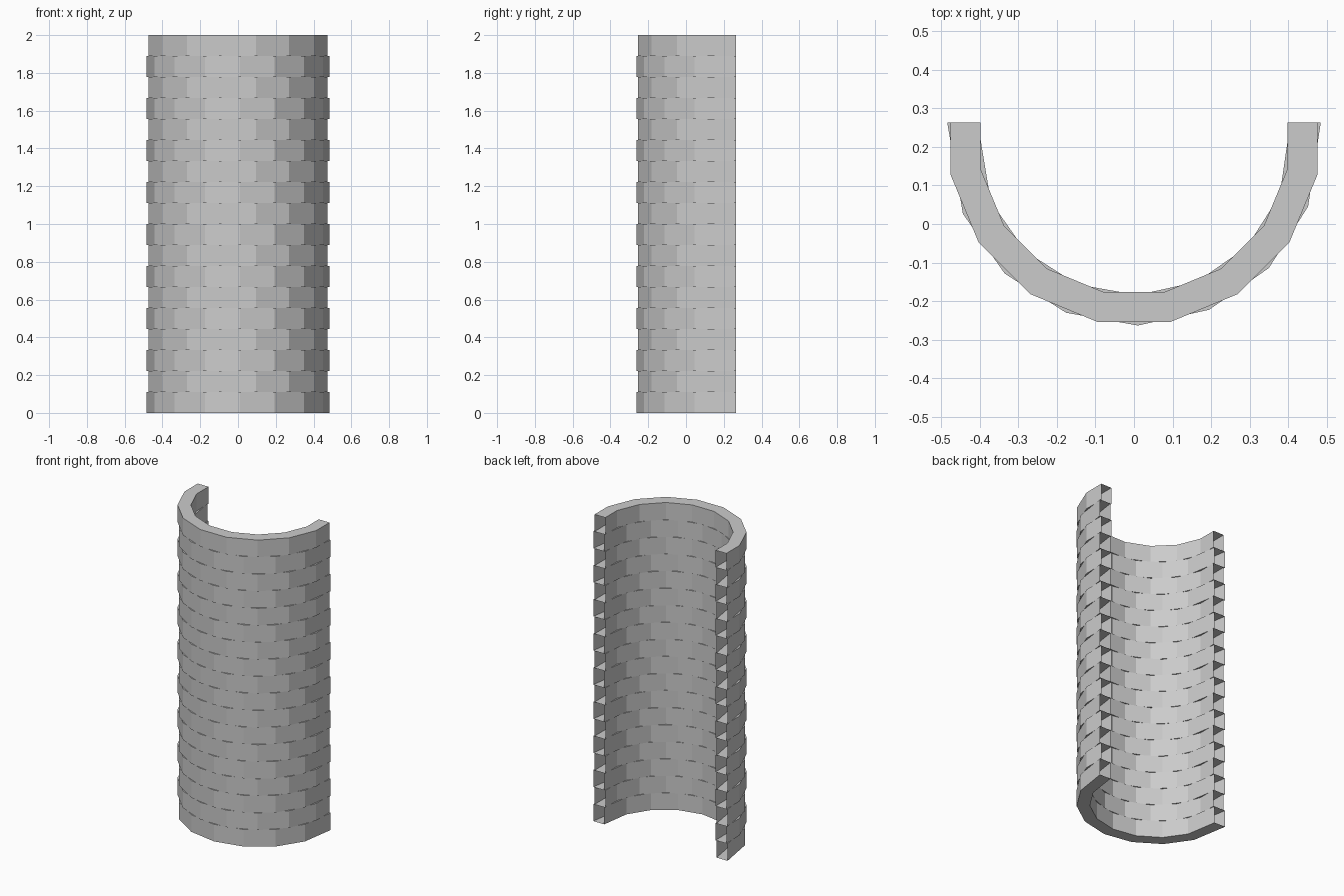
import bpy, bmesh
from math import sin, cos, radians

if "Cube" in bpy.data.objects:
    bpy.data.objects.remove(bpy.data.objects["Cube"])

R_OUT, R_IN = 0.484, 0.405      # 16-sided ring radii
CY, END_Y = 0.221, 0.2635       # ring centre and flat cut line
COURSES = 18
H = 2.0 / COURSES


def course(name, start, count, z):
    """One hollow, open-ended course, repeated upward on every second row."""
    bm = bmesh.new()
    rings = []
    for i in range(count):
        a = radians(start + 22.5 * i)
        ring = []
        for r, h in ((R_OUT, 0), (R_IN, 0), (R_IN, H), (R_OUT, H)):
            # both ends are flattened onto the cut line
            y = END_Y if i in (0, count - 1) else CY + r * sin(a)
            ring.append(bm.verts.new((r * cos(a), y, z + h)))
        rings.append(ring)
    for p, q in zip(rings, rings[1:]):
        for k in range(4):
            n = (k + 1) % 4
            bm.faces.new((p[k], q[k], q[n], p[n]))
    bmesh.ops.recalc_face_normals(bm, faces=bm.faces)
    me = bpy.data.meshes.new(name)
    bm.to_mesh(me)
    bm.free()
    ob = bpy.data.objects.new(name, me)
    bpy.context.collection.objects.link(ob)
    arr = ob.modifiers.new("rows", 'ARRAY')
    arr.count = COURSES // 2
    arr.use_relative_offset = False
    arr.use_constant_offset = True
    arr.constant_offset_displace = (0, 0, 2 * H)


# Courses turned so a corner faces front, then courses with a flat front
course("wall_courses_corner_front", -178.8, 9, 0)
course("wall_courses_flat_front", -191.25, 10, H)
